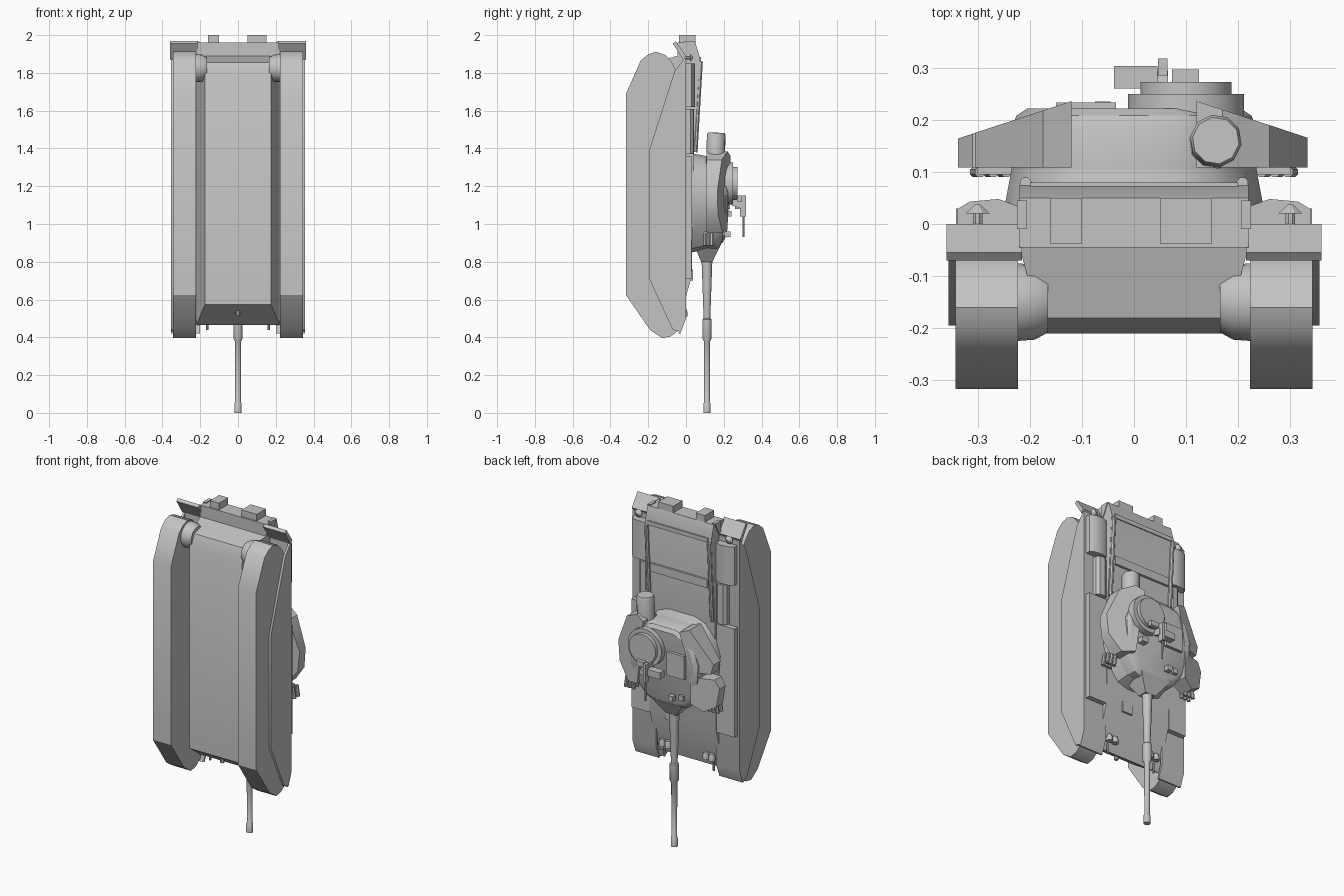
import bpy, bmesh, math
from mathutils import Vector

paint = bpy.data.materials.new("plain grey")
paint.diffuse_color = (0.55, 0.55, 0.55, 1)


def loft(name, rings, angle=32):
    """Skin a closed solid through matching rings of 3D points."""
    bm = bmesh.new()
    vs = [[bm.verts.new(p) for p in r] for r in rings]
    n = len(vs[0])
    for a, b in zip(vs, vs[1:]):
        for i in range(n):
            j = (i + 1) % n
            bm.faces.new((a[i], a[j], b[j], b[i]))
    bm.faces.new(vs[0])
    bm.faces.new(vs[-1])
    bmesh.ops.recalc_face_normals(bm, faces=bm.faces)
    me = bpy.data.meshes.new(name)
    bm.to_mesh(me)
    bm.free()
    me.materials.append(paint)
    ob = bpy.data.objects.new(name, me)
    bpy.context.collection.objects.link(ob)
    bpy.ops.object.select_all(action='DESELECT')
    ob.select_set(True)
    bpy.context.view_layer.objects.active = ob
    bpy.ops.object.shade_smooth_by_angle(angle=math.radians(angle))
    return ob


def prism(name, pts, axis, a, b):
    """Extrude a 2D outline along x (y,z), y (x,z) or z (x,y)."""
    def put(p, t):
        q = list(p)
        q.insert("xyz".index(axis), t)
        return q
    return loft(name, [[put(p, t) for p in pts] for t in (a, b)])


def box(name, x, y, z):
    return prism(name, [(x[0], y[0]), (x[1], y[0]), (x[1], y[1]), (x[0], y[1])], 'z', *z)


def rod(name, stations, sides=16):
    """Round bar through (point, radius) stations along one line."""
    d = (Vector(stations[-1][0]) - Vector(stations[0][0])).normalized()
    u = d.orthogonal().normalized()
    w = d.cross(u)
    ang = [2 * math.pi * (i + .5) / sides for i in range(sides)]
    return loft(name, [[Vector(p) + r * (math.cos(t) * u + math.sin(t) * w) for t in ang]
                       for p, r in stations], 50 if sides > 8 else 30)


def mirrored(pts):
    return pts + [(-x, z) for x, z in reversed(pts)]


# hull: sloped lower tub and upper body with glacis and rising engine deck
tub = [(-.21, .575), (-.045, .465), (-.045, 1.89), (-.18, 1.855), (-.21, 1.78)]
half = lambda y: .175 + (y + .21) * .27
loft("hull_tub", [[(s * half(y), y, z) for y, z in tub] for s in (-1, 1)])
prism("hull_upper", [(-.045, .465), (.03, .72), (.04, 1.36), (.075, 1.875), (.05, 1.96), (-.045, 1.96)],
      'x', -.22, .22)
box("deck_ridge", (-.19, .19), (.04, .07), (1.58, 1.63))
box("deck_rear_bar", (-.2, .2), (.06, .08), (1.86, 1.885))
box("rear_box_small", (-.16, -.1), (-.037, .05), (1.95, 2))
box("rear_box_large", (.05, .15), (-.037, .05), (1.95, 2))
box("glacis_hatch", (.04, .11), (0, .036), (.70, .76))
rod("nose_hook", [((0, -.15, .54), .012), ((0, -.15, .515), .012)], 8)

# running gear and fenders on both sides
track = [(-.317, .623), (-.317, 1.69), (-.24, 1.865), (-.2, 1.898), (-.16, 1.912), (-.11, 1.895),
         (-.07, 1.85), (-.015, 1.72), (-.015, .5), (-.035, .44), (-.08, .405), (-.127, .396), (-.19, .438)]
skirt = [(-.06, 1.81), (-.195, 1.39), (-.195, .71), (-.07, .44), (-.03, .43), (-.005, .5), (-.005, 1.88)]
fender = [(-.04, .42), (-.015, .5), (-.012, 1.88), (.0, 1.88), (.0, .5), (-.03, .42)]
flap = [(-.015, 1.87), (-.07, 1.955), (-.055, 1.968), (0, 1.89)]
for s, side in ((1, "right"), (-1, "left")):
    prism("track_" + side, track, 'x', s * .223, s * .343)
    prism("skirt_" + side, skirt, 'x', s * .342, s * .356)
    prism("fender_" + side, fender, 'x', s * .2, s * .356)
    prism("rear_flap_" + side, flap, 'x', s * .215, s * .36)
    prism("rear_bracket_" + side, [(-.01, 1.88), (-.01, 1.965), (.045, 1.965), (.0, 1.88)],
          'x', s * .205, s * .225)
    rod("final_drive_" + side, [((s * .165, -.15, 1.825), .058), ((s * .19, -.15, 1.825), .072),
                                ((s * .23, -.15, 1.825), .075)], 20)
    # stowage along the fender
    prism("rear_bin_" + side, [(s * x, y) for x, y in
          ((.225, -.005), (.34, -.005), (.34, .028), (.315, .043), (.26, .048), (.225, .035))], 'z', 1.62, 1.85)
    prism("exhaust_" + side, [(s * x, y) for x, y in
          ((.222, -.005), (.29, -.005), (.29, .025), (.275, .04), (.24, .042), (.222, .03))], 'z', 1.37, 1.61)
    box("long_bin_" + side, sorted((s * .222, s * .342)), (-.005, .03), (.71, 1.36))
    rod("deck_rail_" + side, [((s * .208, .05, 1.38), .012), ((s * .208, .078, 1.86), .012)], 8)
    prism("deck_bracket_" + side, [(.03, 1.86), (.052, 1.91), (.01, 1.91)], 'x', s * .175, s * .19)
    rod("rear_marker_" + side, [((s * .3, -.01, 1.88), .01), ((s * .3, .02, 1.88), .01)], 8)
    rod("rear_marker_cap_" + side, [((s * .3, .02, 1.88), .025), ((s * .3, .037, 1.88), .006)], 8)
    # headlight pair and its guard
    for x in (.125, .165):
        rod("headlight_" + side, [((s * x, -.01, .55), .012), ((s * x, -.01, .53), .019),
                                  ((s * x, -.01, .51), .019)], 10)
    box("headlight_mount_" + side, sorted((s * .115, s * .175)), (-.045, -.012), (.53, .55))
    rod("front_hook_" + side, [((s * .163, -.03, .5), .006), ((s * .163, -.03, .44), .006)], 6)
    # smoke launcher cluster
    box("launcher_mount_" + side, sorted((s * .23, s * .3)), (.095, .115), (.93, .96))
    for k in range(3):
        for y in (.1, .135):
            x = .245 + .025 * k
            rod("smoke_launcher_" + side, [((s * x, y, .95), .011), ((s * (x + .01), y, .885), .011)], 8)

# turret: flared base, body and sloping roof
plan = mirrored([(.07, .865), (.135, .885), (.19, .96), (.228, 1.07), (.235, 1.17),
                 (.205, 1.27), (.15, 1.335), (.08, 1.36)])


def ring(y, k, slope=0):
    return [(x * k, y - slope * max(0, 1.08 - z), 1.12 + (z - 1.12) * k) for x, z in plan]


loft("turret_base", [ring(.03, 1.06), ring(.105, 1)])
loft("turret_body", [ring(.1, 1), ring(.185, 1, .1), ring(.208, .96, .14), ring(.222, .87, .16)])


# turret side bins with sloping lids
def side_bin(name, pts):
    loft(name, [[(x, .108, z) for x, z in pts],
                [(x, .165 + (.335 - abs(x)) * .33, z) for x, z in pts]])


side_bin("turret_bin_right", [(.12, 1.36), (.17, 1.385), (.26, 1.34), (.333, 1.17), (.322, 1.05),
                              (.25, .955), (.17, .97)])
side_bin("turret_bin_left_front", [(-.18, 1.1), (-.31, 1.1), (-.338, 1.05), (-.32, .94), (-.25, .9), (-.18, .94)])
side_bin("turret_bin_left_rear", [(-.12, 1.36), (-.175, 1.38), (-.305, 1.19), (-.29, 1.13), (-.18, 1.13)])
rod("bustle_drum", [((.155, .155, 1.3), .05), ((.157, .16, 1.47), .05), ((.157, .16, 1.483), .045)], 10)

# mantlet and gun
loft("mantlet", [[(-.11, .05, .89), (.11, .05, .89), (.1, .185, .89), (-.1, .185, .89)],
                 [(-.085, .055, .86), (.085, .055, .86), (.08, .17, .86), (-.08, .17, .86)],
                 [(-.035, .08, .8), (.035, .08, .8), (.035, .14, .8), (-.035, .14, .8)]])
gun = [(.82, .03), (.78, .028), (.5, .018), (.495, .025), (.395, .025), (.38, .017),
       (.055, .015), (.05, .019), (0, .019)]
rod("gun_barrel", [((0, .111, z), r) for z, r in gun], 16)

# cupola, hatch and roof fittings
rod("cupola_ring", [((.1, .2, 1.215), .112), ((.1, .25, 1.215), .112)], 24)
rod("cupola_top", [((.1, .25, 1.215), .088), ((.1, .273, 1.215), .088)], 24)
box("loader_hatch", (-.15, -.035), (.215, .233), (1.08, 1.22))
box("periscope_left", (-.075, -.045), (.205, .235), (.93, .96))
box("periscope_right", (.1, .14), (.2, .24), (1.04, 1.07))
box("roof_vent", (-.13, -.1), (.19, .215), (.94, .97))
box("sight_box", (.073, .125), (.27, .297), (1.12, 1.15))
box("machine_gun_ammo", (-.038, .045), (.26, .303), (1.08, 1.12))
box("machine_gun_body", (.046, .064), (.285, .318), (1.04, 1.15))
prism("machine_gun_mount", [(.24, 1.18), (.24, 1.1), (.295, 1.08), (.295, 1.12)], 'x', .045, .065)
rod("machine_gun_barrel", [((.055, .305, 1.05), .006), ((.055, .305, .93), .005)], 8)
